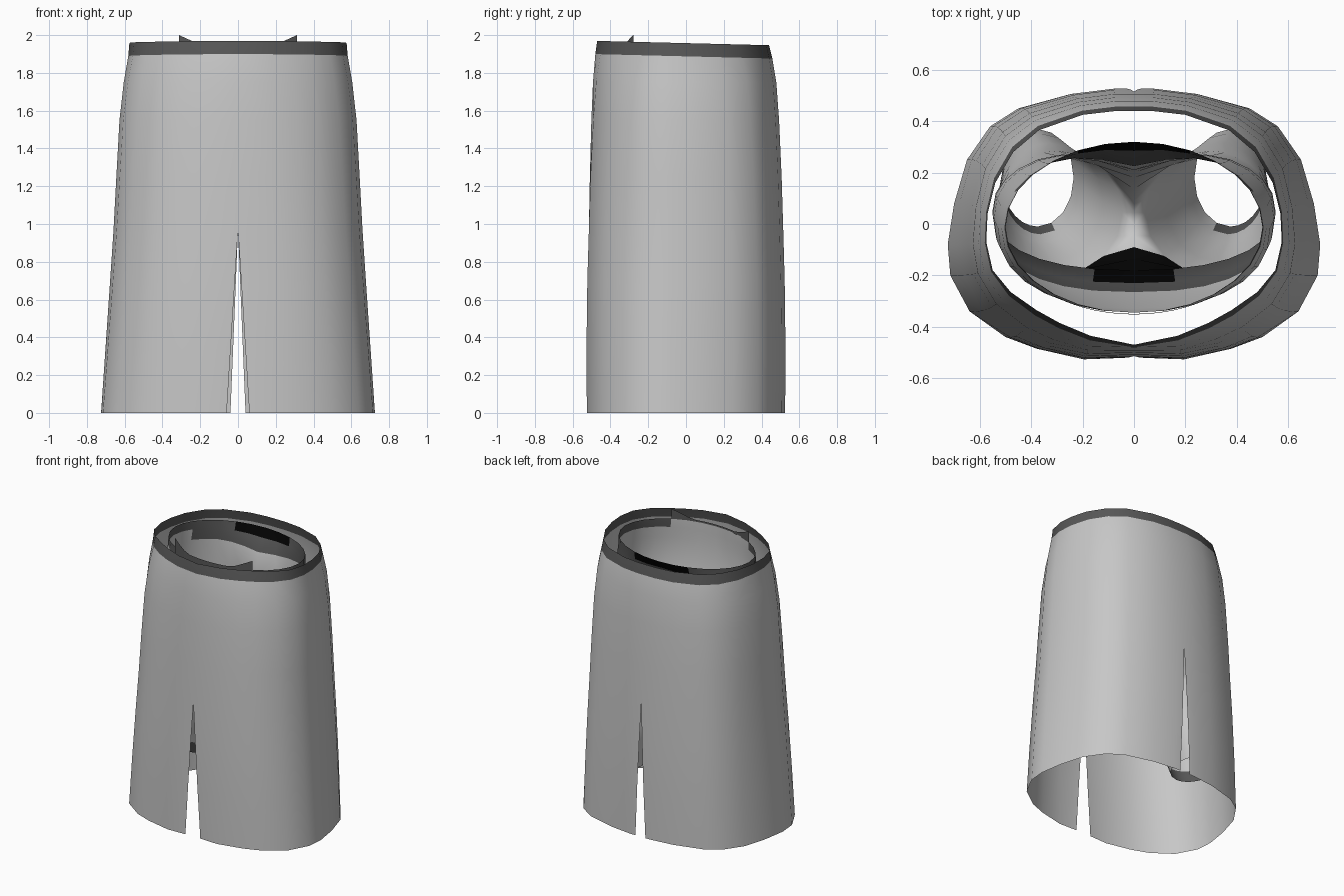
import bpy
import bmesh
from math import sin, cos, pi, radians

cube = bpy.data.objects.get("Cube")
if cube:
    bpy.data.objects.remove(cube, do_unlink=True)


def material(name, value):
    m = bpy.data.materials.new(name)
    m.use_nodes = True
    colour = (value, value, value, 1)
    m.diffuse_color = colour
    bsdf = m.node_tree.nodes["Principled BSDF"]
    bsdf.inputs["Base Color"].default_value = colour
    bsdf.inputs["Roughness"].default_value = 0.8
    return m


MATS = [material("cloth_grey", 0.57), material("band_dark_grey", 0.095),
        material("gusset_black", 0.001)]
GREY, DARK, BLACK = range(3)


def add_rows(bm, rows, closed=False):
    """Bridge successive rows of vertices with quads."""
    for a, b in zip(rows, rows[1:]):
        n = len(a)
        for i in range(n if closed else n - 1):
            j = (i + 1) % n
            bm.faces.new((a[i], b[i], b[j], a[j]))


def finish(bm, name, rule):
    """Colour faces by a rule, mirror the half across x and smooth it."""
    bmesh.ops.recalc_face_normals(bm, faces=bm.faces)
    mid = [f for f in bm.faces if f.calc_center_median().x > 0.2]
    if sum(f.normal.x * f.calc_area() for f in mid) < 0:
        bmesh.ops.reverse_faces(bm, faces=bm.faces)
    for f in bm.faces:
        f.material_index = rule(f.calc_center_median())
    mesh = bpy.data.meshes.new(name)
    bm.to_mesh(mesh)
    bm.free()
    for m in MATS:
        mesh.materials.append(m)
    ob = bpy.data.objects.new(name, mesh)
    bpy.context.collection.objects.link(ob)
    mirror = ob.modifiers.new("mirror", "MIRROR")
    mirror.merge_threshold = 0.0005
    bpy.ops.object.select_all(action="DESELECT")
    ob.select_set(True)
    bpy.context.view_layer.objects.active = ob
    bpy.ops.object.shade_smooth_by_angle(angle=radians(50))


# Skirt: half outlines of the waist and hem, from front centre to back centre
WAIST = [(0, -.47), (.17, -.435), (.29, -.385), (.38, -.335), (.48, -.265),
         (.55, -.18), (.575, -.07), (.57, .04), (.54, .16), (.47, .28),
         (.37, .365), (.2, .425), (.07, .44), (0, .44)]
HEM = [(0, -.52), (.2, -.525), (.38, -.485), (.5, -.44), (.64, -.34),
       (.715, -.2), (.725, -.08), (.70, .08), (.65, .25), (.56, .38),
       (.45, .45), (.25, .505), (.08, .525), (0, .525)]
# height, blend towards the hem in x, blend in y
LEVELS = [(1.965, 0, 0), (1.895, .04, .2), (1.75, .2, .45), (1.55, .35, .62),
          (1.25, .46, .78), (.97, .56, .88), (.7, .68, .97),
          (.35, .84, 1.02), (0, 1, 1)]
SLIT_TOP = .97

bm = bmesh.new()
rows = []
for z, wx, wy in LEVELS:
    opening = max(0, 1 - z / SLIT_TOP)
    row = []
    for i, ((ax, ay), (bx, by)) in enumerate(zip(WAIST, HEM)):
        x, y = ax + (bx - ax) * wx, ay + (by - ay) * wy
        if i == 0:
            x = .06 * opening
        elif i == len(HEM) - 1:
            x = .04 * opening
        tilt = -.025 * (y + .3) if z > 1.8 else 0
        row.append(bm.verts.new((x, y, z + tilt)))
    rows.append(row)
add_rows(bm, rows)
finish(bm, "skirt", lambda c: DARK if c.z > 1.89 - .025 * (c.y + .3) else GREY)

# Inner shorts: torso half rings, then a closed leg tube
N, M = 15, 7        # points on the outer arc and on the inner thigh
# height, half width, front y, back y, dip of the back centre, squareness power
TORSO = [(1.93, .5, -.345, .32, 0, 1), (1.87, .505, -.345, .315, .03, 1),
         (1.79, .515, -.345, .305, .08, .95), (1.6, .53, -.33, .3, .09, .88),
         (1.32, .545, -.265, .3, .09, .82), (1.18, .55, -.23, .3, .1, .82),
         (1.05, .55, -.18, .29, .11, .85)]
# height, centre x, centre y, radius x, radius y
LEGS = [(.9, .295, .045, .25, .24), (.7, .325, .085, .205, .23),
        (.5, .355, .14, .165, .21), (.41, .365, .16, .15, .2),
        (.32, .375, .18, .14, .19)]
ARC = [-pi / 2 + pi * i / (N - 1) for i in range(N)]
THIGH = [pi / 2 + pi * i / (M + 1) for i in range(1, M + 1)]

bm = bmesh.new()
rows = []
for z, rx, front, back, dip, power in TORSO:
    cy, ry = (front + back) / 2, (back - front) / 2
    row = []
    for i, a in enumerate(ARC):
        x = 0 if i in (0, N - 1) else rx * cos(a) ** power
        side = 1 if a > 0 else -1
        y = cy + side * ry * abs(sin(a)) ** power
        y -= dip * max(0, 1 - x / .3) * (a > 0)
        row.append(bm.verts.new((x, y, z)))
    rows.append(row)
add_rows(bm, rows)

# Crotch seam closes the top of the leg
z, rx, front, back, dip, power = TORSO[-1]
seam = []
for i in range(1, M + 1):
    t = i / (M + 1)
    y = back - dip + (front - back + dip) * t
    seam.append(bm.verts.new((0, y, z - .06 * sin(pi * t))))
legs = [rows[-1] + seam]
for z, cx, cy, rx, ry in LEGS:
    legs.append([bm.verts.new((cx + rx * cos(a), cy + ry * sin(a), z))
                 for a in ARC + THIGH])
add_rows(bm, legs, closed=True)


def shorts_colour(c):
    if c.y > .1 and c.z > 1.79:         # back of the waistband
        return BLACK if c.x < .25 and c.z > 1.87 else DARK
    if c.z > 1.87 and c.x > .3:         # sides of the waistband
        return DARK
    if c.z < .41 and c.y < .1 and c.x > .3:   # front of the cuffs
        return DARK
    if .9 < c.z < 1.32 and c.y < -.08:  # front gusset
        return BLACK if c.x < .18 and c.z < 1.18 else DARK
    return GREY


finish(bm, "inner_shorts", shorts_colour)

# Front waistband: a thin strip on the shorts that rises to a corner each side
bm = bmesh.new()
rows = [[], []]
for i in range(7):
    x = .052 * i
    y = -.016 - .334 * (1 - (x / .505) ** 2) ** .5
    top = 1.94 + .06 * max(0, (x - .18) / .132)
    rows[0].append(bm.verts.new((x, y, top)))
    rows[1].append(bm.verts.new((x, y - .002, 1.84)))
add_rows(bm, rows)
finish(bm, "front_waistband", lambda c: DARK)
